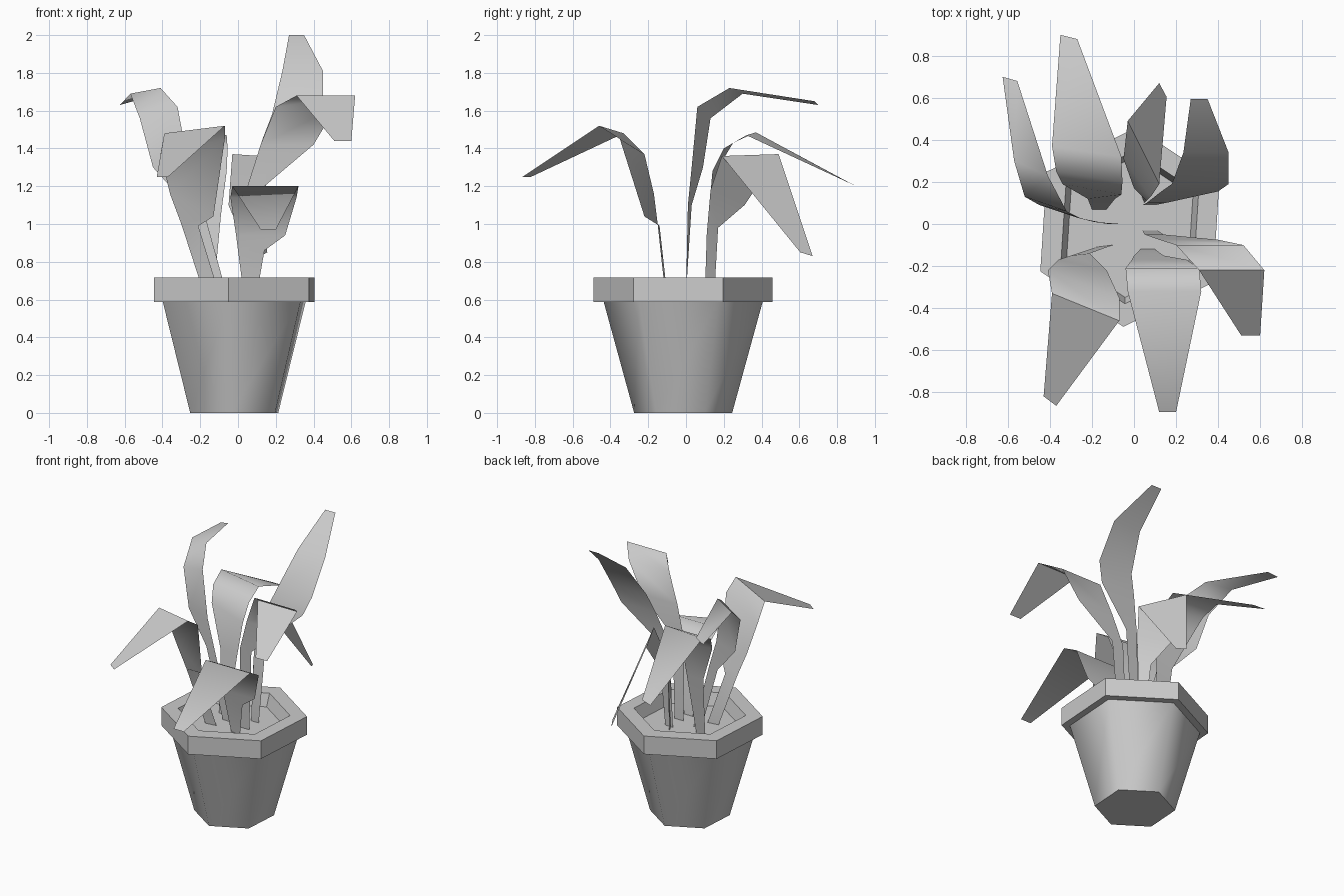
import bpy, math

CENTRE = (-0.02, -0.015)


def add_mesh(name, verts, faces, smooth_angle=None):
    me = bpy.data.meshes.new(name)
    me.from_pydata(verts, [], faces)
    ob = bpy.data.objects.new(name, me)
    bpy.context.collection.objects.link(ob)
    if smooth_angle:
        bpy.ops.object.select_all(action='DESELECT')
        ob.select_set(True)
        bpy.context.view_layer.objects.active = ob
        bpy.ops.object.shade_smooth_by_angle(angle=math.radians(smooth_angle))
    return ob


def hex_lathe(name, profile, cap_start=False, cap_end=False, smooth_angle=None):
    """Sweep a (radius, z) profile round six sides."""
    verts, faces = [], []
    for r, z in profile:
        for i in range(6):
            a = math.radians(26.3 + 60 * i)
            verts.append((CENTRE[0] + r * math.cos(a), CENTRE[1] + r * math.sin(a), z))
    for k in range(len(profile) - 1):
        for i in range(6):
            j = (i + 1) % 6
            faces.append((k * 6 + i, k * 6 + j, k * 6 + 6 + j, k * 6 + 6 + i))
    if cap_start:
        faces.append(tuple(range(5, -1, -1)))
    if cap_end:
        n = (len(profile) - 1) * 6
        faces.append(tuple(range(n, n + 6)))
    return add_mesh(name, verts, faces, smooth_angle)


def leaf(name, left, right):
    """Strip of quads between a left and a right edge, base to tip."""
    n = len(left)
    faces = [(i, n + i, n + i + 1, i + 1) for i in range(n - 1)]
    return add_mesh(name, left + right, faces, 60)


def straight_leaf(name, rows):
    """Leaf whose rows (y, z, x_left, x_right) lie across x."""
    return leaf(name, [(a, y, z) for y, z, a, b in rows],
                [(b, y, z) for y, z, a, b in rows])


# Pot: smooth tapered body, thick rim, soil inside
hex_lathe("pot_body", [(0.26, 0), (0.425, 0.60)], cap_start=True, smooth_angle=65)
hex_lathe("pot_rim", [(0.41, 0.588), (0.475, 0.588), (0.475, 0.717),
                      (0.365, 0.717), (0.335, 0.63)])
hex_lathe("soil", [(0.335, 0.63)], cap_end=True)

# Leaves that bend straight forward or back
straight_leaf("tall_leaf", [
    (0.09, 0.63, 0.04, 0.10), (0.10, 1.22, 0.06, 0.15), (0.155, 1.45, 0.13, 0.40),
    (0.19, 1.58, 0.18, 0.45), (0.34, 1.81, 0.235, 0.45), (0.595, 2.0, 0.27, 0.35)])
straight_leaf("right_leaf", [
    (-0.03, 0.63, 0.04, 0.11), (-0.05, 1.2, 0.05, 0.14), (-0.075, 1.42, 0.12, 0.40),
    (-0.10, 1.62, 0.20, 0.52), (-0.22, 1.68, 0.31, 0.62), (-0.53, 1.44, 0.51, 0.60)])
straight_leaf("front_right_leaf", [
    (-0.12, 0.63, 0.03, 0.10), (-0.15, 0.86, 0.0, 0.14), (-0.17, 0.94, -0.01, 0.25),
    (-0.21, 1.14, -0.04, 0.31), (-0.32, 1.20, -0.03, 0.32), (-0.895, 0.97, 0.12, 0.20)])

# Leaves with a twist across the fold
leaf("back_left_leaf",
     [(-0.20, 0.07, 0.63), (-0.22, 0.12, 1.05), (-0.34, 0.19, 1.33),
      (-0.37, 0.25, 1.43), (-0.39, 0.37, 1.485), (-0.35, 0.90, 1.20)],
     [(-0.13, 0.07, 0.63), (-0.09, 0.12, 1.05), (-0.06, 0.14, 1.28),
      (-0.055, 0.20, 1.40), (-0.06, 0.32, 1.47), (-0.27, 0.88, 1.21)])
leaf("left_leaf",
     [(-0.12, 0.0, 0.63), (-0.27, 0.03, 1.1), (-0.45, 0.09, 1.3),
      (-0.52, 0.13, 1.56), (-0.57, 0.30, 1.69), (-0.625, 0.70, 1.63)],
     [(-0.06, 0.0, 0.63), (-0.19, 0.01, 1.1), (-0.26, 0.03, 1.3),
      (-0.32, 0.06, 1.62), (-0.41, 0.23, 1.72), (-0.555, 0.68, 1.65)])
leaf("front_left_leaf",
     [(-0.18, -0.11, 0.63), (-0.30, -0.15, 1.0), (-0.36, -0.17, 1.16),
      (-0.41, -0.22, 1.37), (-0.39, -0.33, 1.48), (-0.43, -0.82, 1.25)],
     [(-0.10, -0.10, 0.63), (-0.21, -0.14, 0.99), (-0.13, -0.22, 1.04),
      (-0.07, -0.35, 1.45), (-0.07, -0.46, 1.52), (-0.37, -0.865, 1.25)])
leaf("back_leaf",
     [(0.03, 0.15, 0.63), (0.0, 0.17, 0.98), (-0.05, 0.31, 1.10),
      (-0.03, 0.49, 1.37), (0.12, 0.67, 0.83)],
     [(0.05, 0.10, 0.63), (0.06, 0.11, 0.95), (0.08, 0.13, 1.18),
      (0.12, 0.19, 1.36), (0.155, 0.605, 0.85)])
